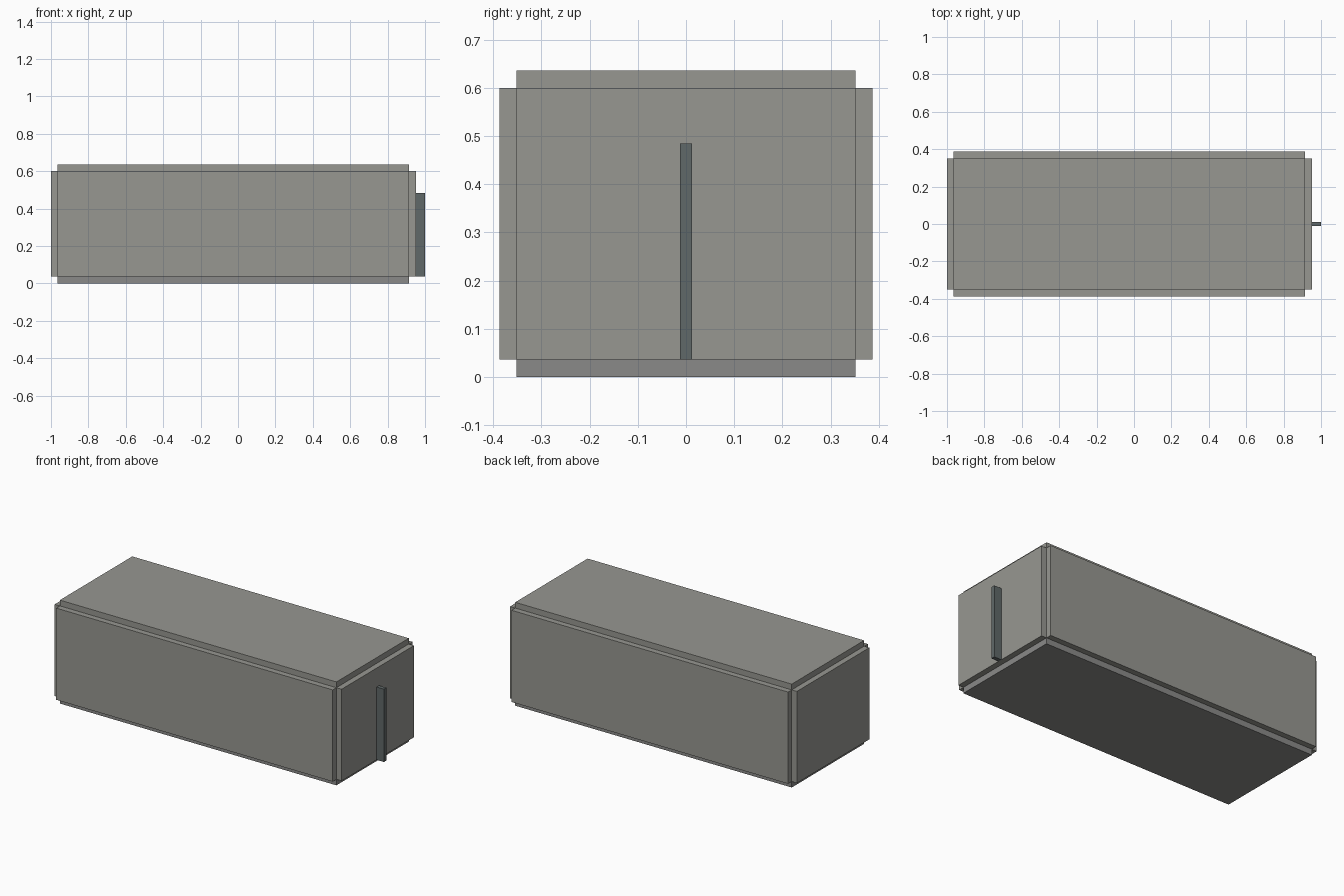
import bpy
from mathutils import Matrix, Vector

if "Cube" in bpy.data.objects:
    bpy.data.objects.remove(bpy.data.objects["Cube"])


def material(name, rgb):
    m = bpy.data.materials.new(name)
    m.diffuse_color = (*rgb, 1)
    m.use_nodes = True
    m.node_tree.nodes["Principled BSDF"].inputs["Base Color"].default_value = m.diffuse_color
    return m


def box(name, x, y, z, mat):
    """Box spanning the given (min, max) ranges."""
    bpy.ops.mesh.primitive_cube_add(size=1)
    ob = bpy.context.object
    ob.name = name
    size = Vector([r[1] - r[0] for r in (x, y, z)])
    mid = Vector([(r[1] + r[0]) / 2 for r in (x, y, z)])
    ob.data.transform(Matrix.Diagonal((*size, 1)))
    ob.location = mid
    ob.data.materials.append(mat)
    return ob


wall = material("wall_grey", (0.31, 0.31, 0.285))
base = material("base_grey", (0.255, 0.255, 0.25))
dark = material("dark_steel", (0.117, 0.138, 0.138))

T = 0.0355                                # panel thickness
X, Y, Z = (-0.965, 0.915), (-0.3515, 0.3515), (0.0365, 0.6)   # inner cavity

# floor and roof panels
box("floor_panel", X, Y, (0, Z[0]), base)
box("roof_panel", X, Y, (Z[1], Z[1] + T), wall)

# long side panels
box("front_panel", X, (Y[0] - T, Y[0]), Z, wall)
box("back_panel", X, (Y[1], Y[1] + T), Z, wall)

# end panels
box("left_end_panel", (-1.0, X[0]), Y, Z, wall)
box("right_end_panel", (X[1], X[1] + T), Y, Z, wall)

# upright fin on the right end
box("end_fin", (X[1] + T, 1.0), (-0.012, 0.012), (Z[0], 0.484), dark)
